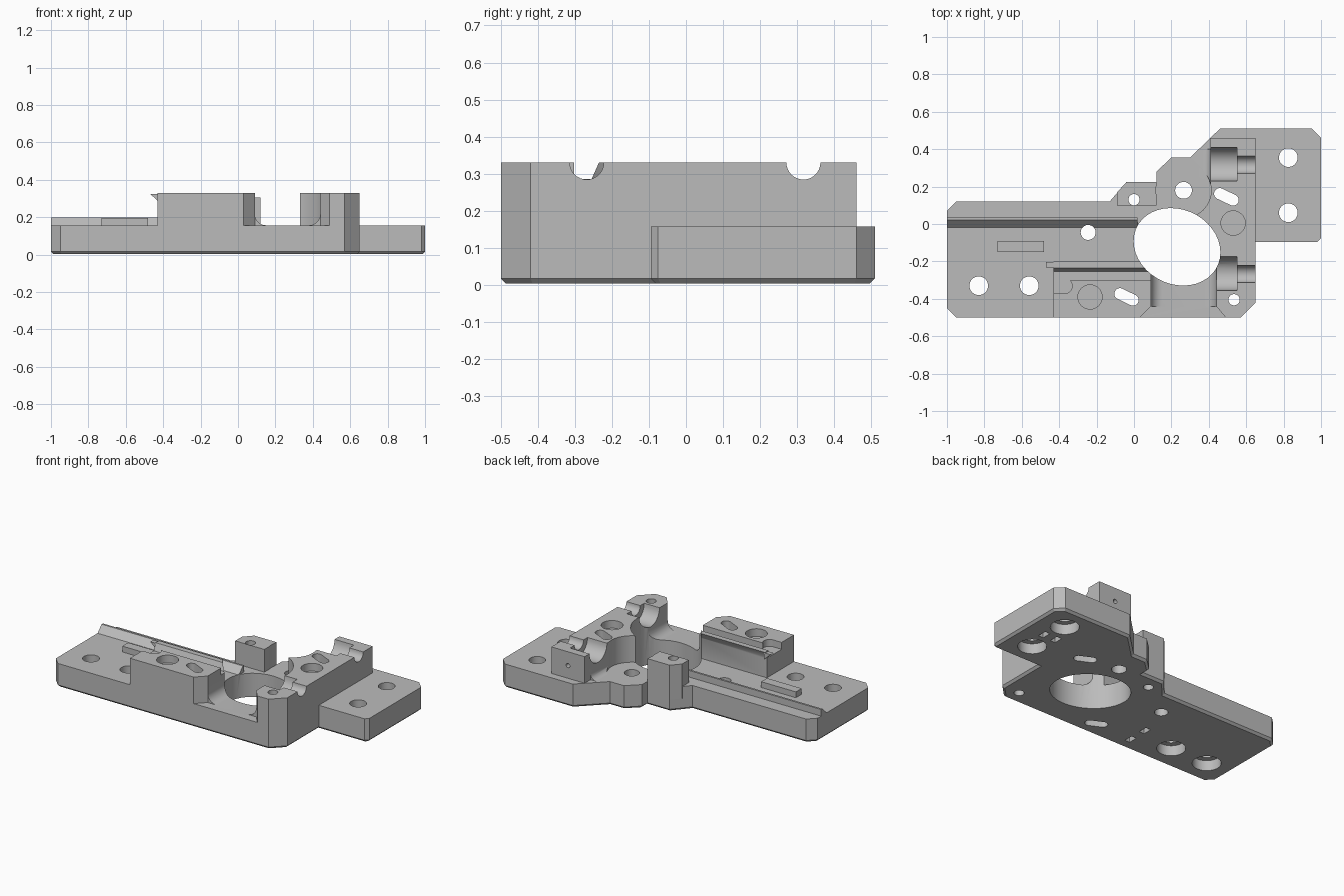
import bpy, bmesh, math
from mathutils import Matrix, Vector

cube = bpy.data.objects.get("Cube")
if cube:
    bpy.data.objects.remove(cube, do_unlink=True)

grey = bpy.data.materials.new("machined grey")
grey.use_nodes = True
COLOR = (0.5, 0.5, 0.5, 1)
grey.diffuse_color = COLOR
grey.node_tree.nodes["Principled BSDF"].inputs["Base Color"].default_value = COLOR

FLOOR, TOP = 0.157, 0.33


def finish(name, bm):
    bmesh.ops.recalc_face_normals(bm, faces=bm.faces)
    mesh = bpy.data.meshes.new(name)
    bm.to_mesh(mesh)
    bm.free()
    mesh.materials.append(grey)
    obj = bpy.data.objects.new(name, mesh)
    bpy.context.collection.objects.link(obj)
    return obj


def prism(name, outline, low, high, axis="z", chamfer=0):
    """Extrude a 2D outline along z (x, y points) or along x (y, z points) or y (x, z points)."""
    place = {"z": lambda a, b, t: (a, b, t),
             "x": lambda a, b, t: (t, a, b),
             "y": lambda a, b, t: (a, t, b)}[axis]
    bm = bmesh.new()
    rings = [[bm.verts.new(place(a, b, t)) for a, b in outline] for t in (low, high)]
    base = bm.faces.new(rings[0])
    bm.faces.new(rings[1])
    n = len(outline)
    for i in range(n):
        j = (i + 1) % n
        bm.faces.new((rings[0][i], rings[0][j], rings[1][j], rings[1][i]))
    if chamfer:
        bmesh.ops.recalc_face_normals(bm, faces=bm.faces)
        bmesh.ops.bevel(bm, geom=list(base.edges), offset=chamfer, segments=1,
                        affect="EDGES", profile=0.5)
    return finish(name, bm)


def rect(x0, x1, y0, y1):
    return [(x0, y0), (x1, y0), (x1, y1), (x0, y1)]


def slot_outline(a, b, r, steps=12):
    """Round-ended outline from a to b; a circle when both are equal."""
    a, b = Vector(a), Vector(b)
    d = b - a
    heading = math.atan2(d.y, d.x) if d.length else 0
    pts = []
    for centre, start in ((b, heading - math.pi / 2), (a, heading + math.pi / 2)):
        last = steps + 1 if d.length else steps
        for i in range(last):
            t = start + math.pi * i / steps
            pts.append((centre.x + r * math.cos(t), centre.y + r * math.sin(t)))
    return pts


def circle(x, y, r):
    return slot_outline((x, y), (x, y), r, 16)


def fillet(name, x, side, y0, y1, r=0.06):
    """Concave fillet where a wall at x meets the floor."""
    pts = [(x - side * 0.02, FLOOR - 0.02), (x + side * r, FLOOR - 0.02)]
    for i in range(9):
        t = math.pi / 2 * i / 8
        pts.append((x + side * r * (1 - math.sin(t)), FLOOR + r * (1 - math.cos(t))))
    pts.append((x - side * 0.02, FLOOR + r))
    return prism(name, pts, y0, y1, "y")


def boolean(target, tool, operation):
    mod = target.modifiers.new(tool.name, "BOOLEAN")
    mod.operation, mod.object, mod.solver = operation, tool, "EXACT"
    bpy.context.view_layer.objects.active = target
    bpy.ops.object.modifier_apply(modifier=mod.name)
    bpy.data.objects.remove(tool, do_unlink=True)


# Base plate with the side wing
body = prism("mounting_plate", [
    (-1, -0.45), (-0.95, -0.5), (0.57, -0.5), (0.65, -0.42), (0.65, -0.095),
    (0.98, -0.095), (1, -0.075), (1, 0.46), (0.95, 0.51), (0.46, 0.51),
    (0.3, 0.355), (0.2, 0.355), (0.12, 0.28), (0.12, 0.225), (-0.04, 0.225),
    (-0.13, 0.12), (-0.95, 0.12), (-1, 0.07)], 0.003, FLOOR, chamfer=0.014)

# Raised blocks, post and rails
parts = [
    prism("left_block", [(-0.43, -0.5), (0.03, -0.5), (0.09, -0.44), (0.09, -0.235),
                         (-0.43, -0.235)], 0.08, TOP),
    prism("left_block_lip", [(-0.235, 0.08), (-0.235, TOP), (-0.2, TOP), (-0.22, 0.29),
                             (-0.22, 0.08)], -0.43, 0.09, "x"),
    prism("lip_tip", [(-0.47, 0.325), (-0.42, 0.325), (-0.42, 0.28)], -0.233, -0.202, "y"),
    prism("right_block", [(0.49, -0.5), (0.57, -0.5), (0.65, -0.42), (0.65, 0.46),
                          (0.41, 0.46), (0.41, 0.2), (0.3, 0.05), (0.3, 0),
                          (0.44, -0.2), (0.44, -0.44)], 0.08, TOP),
    prism("rear_post", [(-0.09, 0.1), (0.12, 0.1), (0.12, 0.225), (-0.04, 0.225),
                        (-0.09, 0.17)], 0.08, 0.305),
    prism("rear_rail", [(-0.02, 0.1), (-0.02, FLOOR), (0.022, 0.2), (0.035, 0.2),
                        (0.035, 0.1)], -1, 0.02, "x"),
    prism("guide_bar", rect(-0.73, -0.48, -0.15, -0.09), 0.1, 0.195),
    fillet("left_fillet", 0.09, 1, -0.44, -0.2),
    fillet("right_fillet", 0.44, -1, -0.44, -0.2),
    fillet("rear_fillet", 0.41, -1, 0.2, 0.4, 0.04),
]
for part in parts:
    boolean(body, part, "UNION")

# Central opening
cuts = []
ellipse = [(0.23 + 0.232 * math.cos(t), -0.122 + 0.205 * math.sin(t) - 0.03 * math.cos(t))
           for t in (math.tau * i / 40 for i in range(40))]
cuts.append(prism("opening", ellipse, -0.1, 0.5))

# Through holes and counterbores underneath
for x, y, r in ((-0.83, -0.33, 0.05), (-0.56, -0.33, 0.05), (0.825, 0.355, 0.05),
                (0.825, 0.06, 0.05), (-0.245, -0.045, 0.04), (0.265, 0.18, 0.045),
                (0.535, -0.405, 0.03), (0, 0.13, 0.03)):
    cuts.append(prism("hole", circle(x, y, r), -0.1, 0.5))
    if r == 0.05:
        cuts.append(prism("counterbore", circle(x, y, 0.085), -0.1, 0.07))

# Angled slots, round pockets and screw head clearance
for a, b in (((-0.075, -0.373), (-0.005, -0.407)), ((0.458, 0.162), (0.53, 0.128))):
    cuts.append(prism("angled_slot", slot_outline(a, b, 0.03), -0.1, 0.5))
for x, y in ((-0.235, -0.39), (0.53, 0.005)):
    cuts.append(prism("pocket", circle(x, y, 0.065), 0.28, 0.5))
cuts.append(prism("head_clearance", circle(0.265, 0.18, 0.148), FLOOR, 0.5))

# Stepped half-round seats in the right block
for y, start in ((0.32, 0.38), (-0.265, 0.42)):
    cuts.append(prism("wide_seat", circle(y, TOP, 0.09), start, 0.55, "x"))
    cuts.append(prism("narrow_seat", circle(y - 0.003, TOP, 0.046), 0.54, 0.7, "x"))

# Cable groove and end notch in the left block
cuts.append(prism("groove", [(-0.302, 0.4), (-0.302, 0.285), (-0.255, 0.285),
                             (-0.235, TOP), (-0.235, 0.4)], -0.5, 0.15, "x"))
cuts.append(prism("end_notch", slot_outline((-0.5, -0.332), (-0.37, -0.332), 0.04), 0.285, 0.5))

# Small tie slots underneath and a set screw hole at the back
for x, y in ((-0.31, -0.4), (-0.31, -0.27), (0.86, 0.21), (0.77, 0.21)):
    cuts.append(prism("tie_slot", rect(x - 0.018, x + 0.018, y - 0.03, y + 0.03), -0.1, 0.04))
cuts.append(prism("set_screw_hole", circle(0.53, 0.24, 0.014), 0.38, 0.49, "y"))

for cut in cuts:
    boolean(body, cut, "DIFFERENCE")

body.select_set(True)
bpy.context.view_layer.objects.active = body
bpy.ops.object.shade_smooth_by_angle(angle=math.radians(30))
